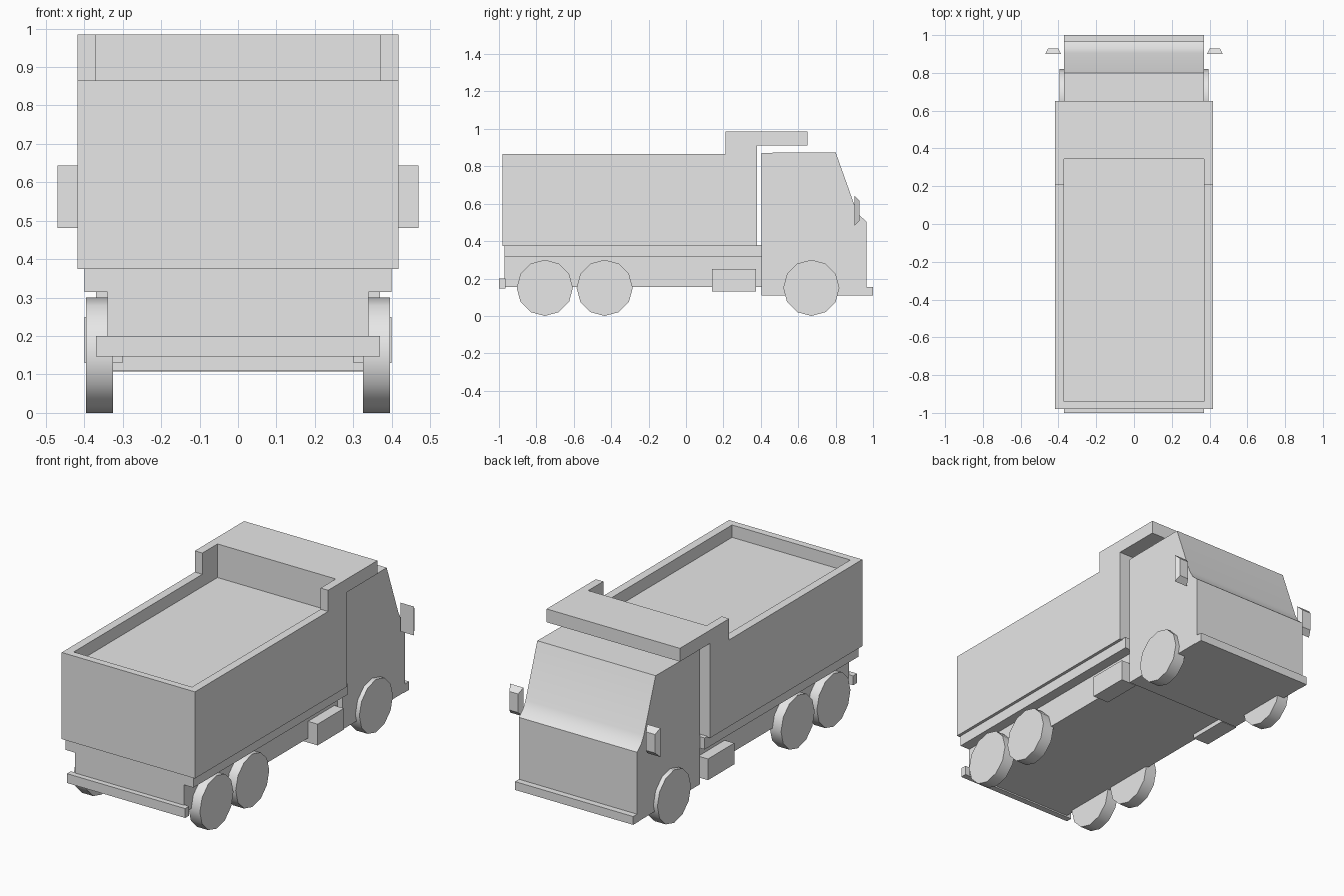
import bpy, bmesh, math
from mathutils import Matrix

cube = bpy.data.objects.get("Cube")
if cube:
    bpy.data.objects.remove(cube, do_unlink=True)

grey = bpy.data.materials.new("plain_grey")
grey.use_nodes = True
grey.diffuse_color = (0.8, 0.8, 0.8, 1)
grey.node_tree.nodes["Principled BSDF"].inputs["Base Color"].default_value = (0.8, 0.8, 0.8, 1)


def finish(name, bm):
    """Turn a bmesh into a grey object."""
    bmesh.ops.recalc_face_normals(bm, faces=bm.faces[:])
    mesh = bpy.data.meshes.new(name)
    bm.to_mesh(mesh)
    bm.free()
    mesh.materials.append(grey)
    ob = bpy.data.objects.new(name, mesh)
    bpy.context.collection.objects.link(ob)
    return ob


def extrude_profile(name, points, half_width):
    """Extrude a side profile of (y, z) points across the width."""
    bm = bmesh.new()
    face = bm.faces.new([bm.verts.new((-half_width, y, z)) for y, z in points])
    side = bmesh.ops.extrude_face_region(bm, geom=[face])["geom"]
    moved = [v for v in side if isinstance(v, bmesh.types.BMVert)]
    bmesh.ops.translate(bm, verts=moved, vec=(2 * half_width, 0, 0))
    return finish(name, bm)


def box(name, x, y, z):
    """Box from (low, high) ranges on each axis."""
    bm = bmesh.new()
    bmesh.ops.create_cube(bm, size=1)
    for v in bm.verts:
        v.co = [(r[0] + r[1]) / 2 + c * (r[1] - r[0]) for c, r in zip(v.co, (x, y, z))]
    return finish(name, bm)


def smooth(ob, degrees):
    bpy.ops.object.select_all(action='DESELECT')
    ob.select_set(True)
    bpy.context.view_layer.objects.active = ob
    bpy.ops.object.shade_smooth_by_angle(angle=math.radians(degrees))


# Dump body with raised front and canopy over the cab
body = extrude_profile("dump_body", [
    (-0.98, 0.375), (0.38, 0.375), (0.38, 0.91), (0.65, 0.91),
    (0.65, 0.985), (0.21, 0.985), (0.21, 0.865), (-0.98, 0.865)], 0.417)
cutter = box("body_cutter", (-0.37, 0.37), (-0.94, 0.345), (0.795, 1.2))
cutter.hide_render = True
cutter.hide_viewport = True
hollow = body.modifiers.new("hollow", 'BOOLEAN')
hollow.operation = 'DIFFERENCE'
hollow.solver = 'EXACT'
hollow.object = cutter
# Apply the cut so the helper can go
bpy.context.view_layer.update()
cut_mesh = bpy.data.meshes.new_from_object(
    body.evaluated_get(bpy.context.evaluated_depsgraph_get()))
body.modifiers.clear()
body.data = cut_mesh
bpy.data.objects.remove(cutter, do_unlink=True)

# Chassis
box("subframe", (-0.4, 0.4), (-0.97, 0.405), (0.315, 0.38))
box("chassis", (-0.34, 0.34), (-0.97, 0.42), (0.155, 0.32))
box("rear_bumper", (-0.37, 0.37), (-1.0, -0.965), (0.147, 0.2))

# Cab with curved nose
cab = extrude_profile("cab", [
    (0.405, 0.11), (0.405, 0.872), (0.8, 0.875), (0.905, 0.58),
    (0.93, 0.535), (0.965, 0.505), (0.965, 0.11)], 0.37)
smooth(cab, 45)
box("front_bumper", (-0.37, 0.37), (0.95, 1.0), (0.108, 0.155))

# Parts repeated on both sides
for side, label in ((1, "left"), (-1, "right")):
    box("side_tank_" + label, sorted((side * 0.3, side * 0.4)), (0.14, 0.375), (0.13, 0.25))

    # Mirror housing, tapering towards the nose
    bm = bmesh.new()
    bmesh.ops.create_cube(bm, size=1)
    for v in bm.verts:
        nose = v.co.y > 0
        v.co.x = side * 0.428 + v.co.x * (0.055 if nose else 0.083)
        v.co.z = 0.562 + v.co.z * (0.105 if nose else 0.163)
        v.co.y = 0.928 if nose else 0.9
    finish("mirror_" + label, bm)

    # Twelve-sided wheels
    for axle, y in (("front", 0.67), ("middle", -0.435), ("rear", -0.755)):
        bm = bmesh.new()
        bmesh.ops.create_cone(bm, cap_ends=True, segments=12, radius1=0.15,
                              radius2=0.15, depth=0.07)
        bmesh.ops.transform(bm, verts=bm.verts[:], matrix=Matrix.Translation(
            (side * 0.36, y, 0.15)) @ Matrix.Rotation(math.pi / 2, 4, 'Y'))
        smooth(finish(f"wheel_{axle}_{label}", bm), 40)
